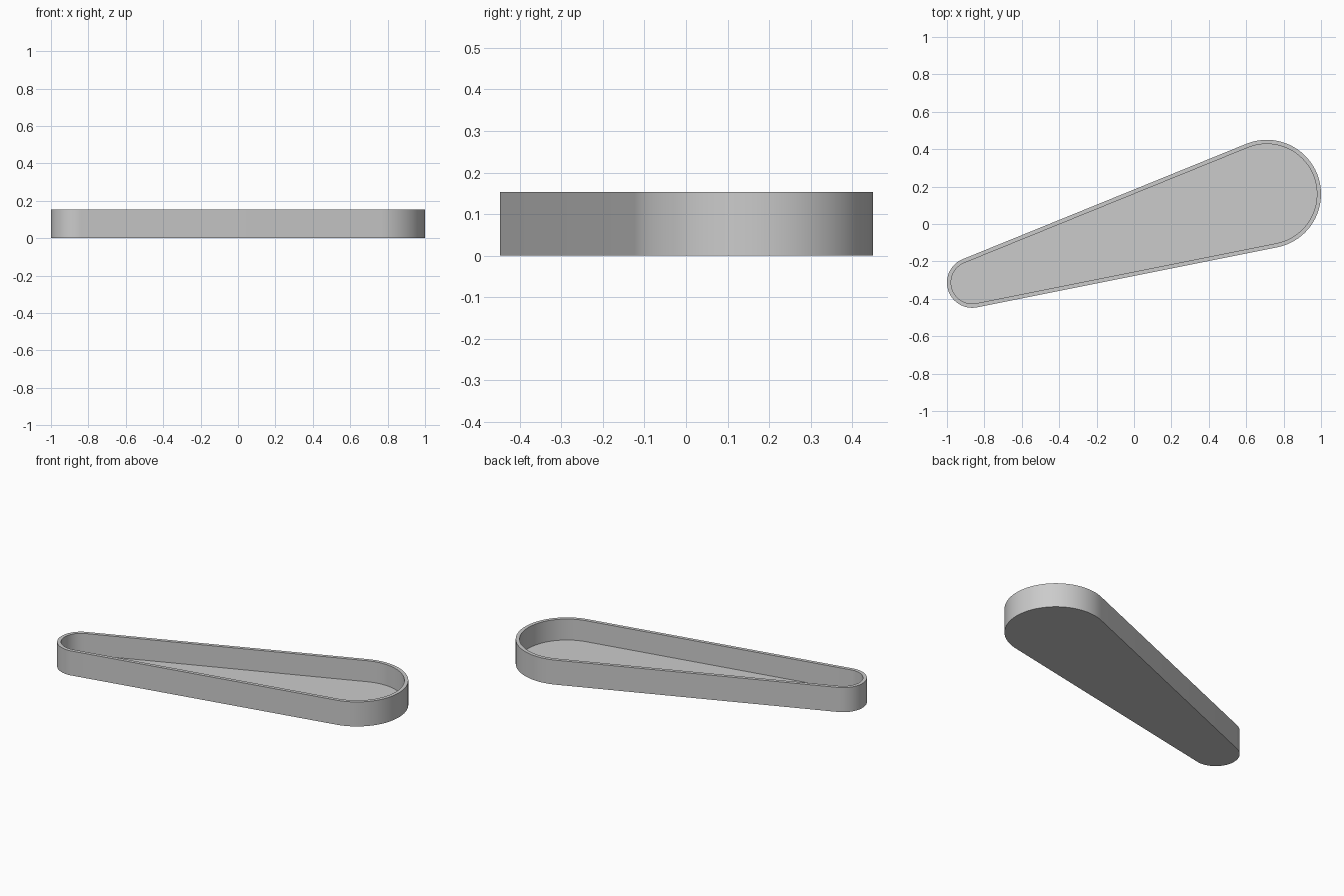
import bpy
import bmesh
from math import asin, atan2, cos, hypot, pi, radians, sin

cube = bpy.data.objects.get("Cube")
if cube:
    bpy.data.objects.remove(cube, do_unlink=True)

# Tray dimensions: a wide and a narrow round end joined by tangent walls
WIDE, WIDE_R = (0.71, 0.16), 0.29
NARROW, NARROW_R = (-0.865, -0.313), 0.135
HEIGHT, WALL, FLOOR = 0.153, 0.022, 0.022
STEPS = 40


def outline(inset):
    """Counter-clockwise teardrop outline, moved inward by inset."""
    dx, dy = WIDE[0] - NARROW[0], WIDE[1] - NARROW[1]
    axis = atan2(dy, dx)
    half = pi / 2 + asin((WIDE_R - NARROW_R) / hypot(dx, dy))
    ends = ((WIDE, WIDE_R, axis - half, 2 * half),
            (NARROW, NARROW_R, axis + half, 2 * (pi - half)))
    points = []
    for (cx, cy), radius, start, sweep in ends:
        for i in range(STEPS + 1):
            a = start + sweep * i / STEPS
            points.append((cx + (radius - inset) * cos(a),
                           cy + (radius - inset) * sin(a)))
    return points


bm = bmesh.new()


def ring(inset, z):
    return [bm.verts.new((x, y, z)) for x, y in outline(inset)]


# Underside, outer wall, rim, inner wall, floor
rings = [ring(0, 0), ring(0, HEIGHT), ring(WALL, HEIGHT), ring(WALL, FLOOR)]
count = len(rings[0])
for lower, upper in zip(rings, rings[1:]):
    for i in range(count):
        j = (i + 1) % count
        bm.faces.new((lower[i], lower[j], upper[j], upper[i]))
bm.faces.new(reversed(rings[0]))
bm.faces.new(rings[-1])

mesh = bpy.data.meshes.new("tapered_tray")
bm.to_mesh(mesh)
bm.free()
tray = bpy.data.objects.new("tapered_tray", mesh)
bpy.context.collection.objects.link(tray)

# Plain grey finish
grey = bpy.data.materials.new("plain_grey")
grey.use_nodes = True
colour = (0.6, 0.6, 0.6, 1)
grey.diffuse_color = colour
grey.node_tree.nodes["Principled BSDF"].inputs["Base Color"].default_value = colour
mesh.materials.append(grey)

# Smooth round walls with crisp rim edges
bpy.ops.object.select_all(action="DESELECT")
tray.select_set(True)
bpy.context.view_layer.objects.active = tray
bpy.ops.object.shade_smooth_by_angle(angle=radians(30))
